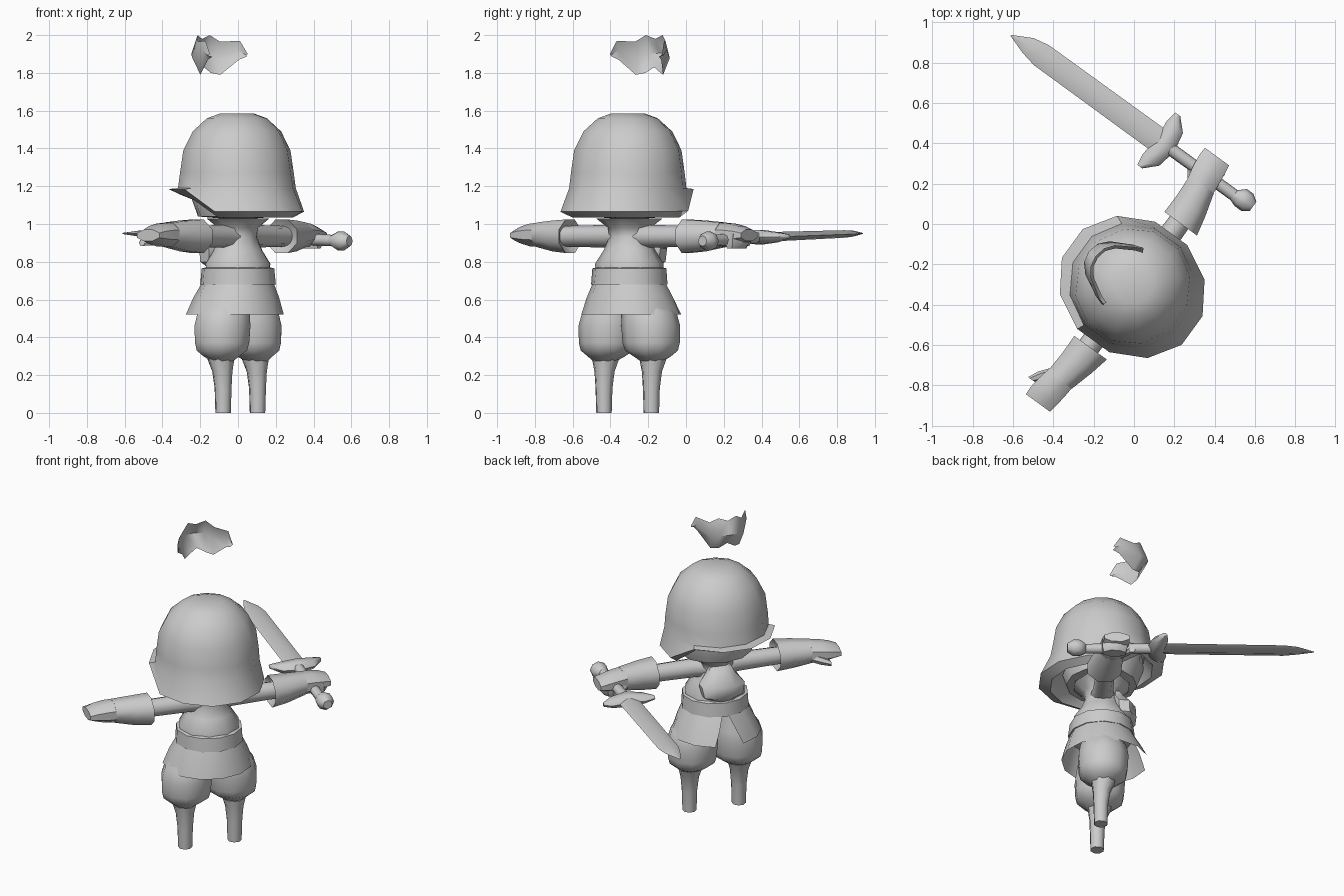
import bpy, bmesh, math
from mathutils import Matrix, Vector

cube = bpy.data.objects.get("Cube")
if cube:
    bpy.data.objects.remove(cube)

grey = bpy.data.materials.new("plain_grey")
grey.use_nodes = True
GREY = (0.6, 0.6, 0.6, 1)
grey.diffuse_color = GREY
grey.node_tree.nodes["Principled BSDF"].inputs["Base Color"].default_value = GREY

# The figure is built facing local +y, then turned as a whole
PLACE = Matrix.Translation((0, -0.3, 0)) @ Matrix.Rotation(math.radians(54), 4, "Z")


def loft(name, rows, wrap=True, caps=True, angle=50, fix=True, mirror=False):
    """Skin a list of point rows into one part."""
    bm = bmesh.new()
    vs = [[bm.verts.new(p) for p in row] for row in rows]
    n = len(rows[0])
    for a, b in zip(vs, vs[1:]):
        for i in range(n if wrap else n - 1):
            j = (i + 1) % n
            bm.faces.new((a[i], a[j], b[j], b[i]))
    if caps:
        bm.faces.new(vs[0])
        bm.faces.new(vs[-1])
    if fix:
        bmesh.ops.recalc_face_normals(bm, faces=bm.faces)
    if mirror:
        bmesh.ops.scale(bm, vec=(-1, 1, 1), verts=bm.verts)
        bmesh.ops.reverse_faces(bm, faces=bm.faces)
    bm.transform(PLACE)
    me = bpy.data.meshes.new(name)
    bm.to_mesh(me)
    bm.free()
    me.materials.append(grey)
    ob = bpy.data.objects.new(name, me)
    bpy.context.collection.objects.link(ob)
    bpy.ops.object.select_all(action="DESELECT")
    ob.select_set(True)
    bpy.context.view_layer.objects.active = ob
    bpy.ops.object.shade_smooth_by_angle(angle=math.radians(angle))
    return ob


def tube(name, stations, axis="Z", n=10, phase=0, warp=None, **kw):
    """Loft ellipses; station = position, radius a, radius b, offset a, offset b."""
    rows = []
    for s in stations:
        t, a, b, oa, ob = (tuple(s) + (0, 0))[:5]
        row = []
        for i in range(n):
            k = math.radians(phase) + math.tau * i / n
            p, q = oa + a * math.cos(k), ob + b * math.sin(k)
            v = Vector({"X": (t, p, q), "Y": (p, t, q), "Z": (p, q, t)}[axis])
            row.append(warp(v) if warp else v)
        rows.append(row)
    return loft(name, rows, **kw)


# Hood: back and sides hang low, front hem is lifted over the face
def lift_front(v):
    if v.z < 1.17:
        v.z += 0.12 * min(1, max(0, (v.y - 0.2 * v.x - 0.03) / 0.14))
    return v


tube("hood", [(1.585, .09, .09, -.01), (1.56, .16, .16, -.01), (1.49, .24, .235, -.01),
              (1.39, .29, .285, -.01), (1.27, .305, .305, -.01), (1.19, .31, .32, -.01),
              (1.065, .34, .38, -.015), (1.035, .29, .31, -.01), (1.10, .26, .26)],
     n=12, phase=15, warp=lift_front)
tube("head", [(1.03, .10, .10), (1.04, .22, .21), (1.15, .26, .25), (1.35, .25, .24)], n=12)

# Torso with flared collar, chest bulge and belt
tube("torso", [(.72, .18, .17), (.79, .185, .175), (.86, .14, .13), (.93, .11, .1),
               (.98, .115, .11), (1.03, .18, .17), (1.0, .10, .10)], n=10)
tube("chest_pouch", [(.77, .07, .05, 0, .13), (.80, .13, .08, 0, .13), (.87, .145, .08, 0, .125),
                     (.93, .09, .06, 0, .1), (.97, .07, .03, 0, .09)], n=8, phase=22.5)
tube("belt", [(.68, .18, .17), (.68, .205, .20), (.765, .20, .19), (.775, .16, .15)], n=12)

# Skirt split at the front, the gap widening downwards
skirt = []
for z, r, gap, shift in ((.69, .195, 5, 0), (.61, .235, 12, .01), (.52, .27, 19, .02)):
    row = []
    for i in range(13):
        k = math.radians(90 + gap + (360 - 2 * gap) * i / 12)
        row.append((r * math.cos(k), shift + r * .96 * math.sin(k), z))
    skirt.append(row)
loft("tunic_skirt", skirt, wrap=False, caps=False)

# Legs, arms and mittens, mirrored
for side, flip in (("right", False), ("left", True)):
    tube(side + "_breeches", [(.27, .055, .055, .155, -.01), (.30, .10, .10, .15), (.33, .14, .14, .145),
                              (.37, .152, .15, .143), (.46, .157, .155, .14), (.53, .145, .145, .13),
                              (.60, .11, .11, .11), (.68, .09, .10, .09)], n=10, mirror=flip)
    tube(side + "_leg", [(0, .042, .042, .155, -.015), (.13, .046, .046, .155, -.015),
                         (.22, .055, .055, .155, -.01), (.29, .075, .075, .155, 0)],
         n=8, phase=22.5, mirror=flip)
    tube(side + "_sleeve", [(.05, .075, .06, 0, .935), (.15, .06, .06, 0, .935),
                            (.42, .055, .055, 0, .935)], "X", n=8, mirror=flip)
    tube(side + "_cuff", [(.42, .05, .05, 0, .935), (.38, .108, .096, -.01, .935),
                          (.48, .095, .088, 0, .937), (.60, .08, .07, .02, .943)],
         "X", n=8, phase=22.5, mirror=flip)
    tube(side + "_mitten", [(.58, .08, .07, .02, .943), (.65, .085, .065, .03, .942),
                            (.71, .085, .05, .037, .942), (.755, .08, .032, .04, .94)],
         "X", n=8, phase=22.5, mirror=flip)
    tube(side + "_thumb", [(.57, .025, .025, .06, .92), (.63, .032, .026, .10, .91),
                           (.68, .02, .018, .135, .90)], "X", n=6, mirror=flip)

# Curled fingers around the grip
tube("curled_fingers", [(.87, .04, .07, .68, .03), (.90, .06, .08, .685, .03),
                        (.95, .05, .08, .69, .03)], n=8, phase=22.5)

# Sword
SX = .65
tube("sword_blade", [(.28, .064, .026, SX, .93), (1.04, .062, .02, SX, .947),
                     (1.12, .046, .016, SX, .949), (1.22, .003, .003, SX - .01, .95)],
     "Y", n=4, angle=60)
tube("sword_guard", [(SX - .16, .015, .012, .32, .935), (SX - .10, .05, .03, .295, .93),
                     (SX, .055, .045, .28, .93), (SX + .10, .05, .03, .295, .93),
                     (SX + .16, .015, .012, .32, .935)], "X", n=6, angle=60)
tube("sword_grip", [(-.2, .03, .03, SX, .91), (.28, .032, .032, SX, .93)], "Y", n=8)
tube("sword_pommel", [(-.25, .028, .028, SX + .01, .91), (-.215, .052, .05, SX + .01, .91),
                      (-.175, .052, .05, SX + .01, .91), (-.14, .03, .03, SX, .912)], "Y", n=8)

# Floating curved fringe with a jagged edge, open bulging shell
half = [(.17, .06, 1.885, 1.90), (.155, .10, 1.87, 1.97), (.10, .19, 1.79, 1.965), (.055, .225, 1.80, 2.0)]
cols = [(-u, v, lo, hi) for u, v, lo, hi in half] + [(0, .235, 1.83, 1.98)] + half[::-1]
loft("floating_fringe", [[(u, v, hi) for u, v, lo, hi in cols],
                         [(u * 1.02, v * 1.18, (lo + hi) / 2) for u, v, lo, hi in cols],
                         [(u * .9, v * .95, lo) for u, v, lo, hi in cols]],
     wrap=False, caps=False, fix=False)
